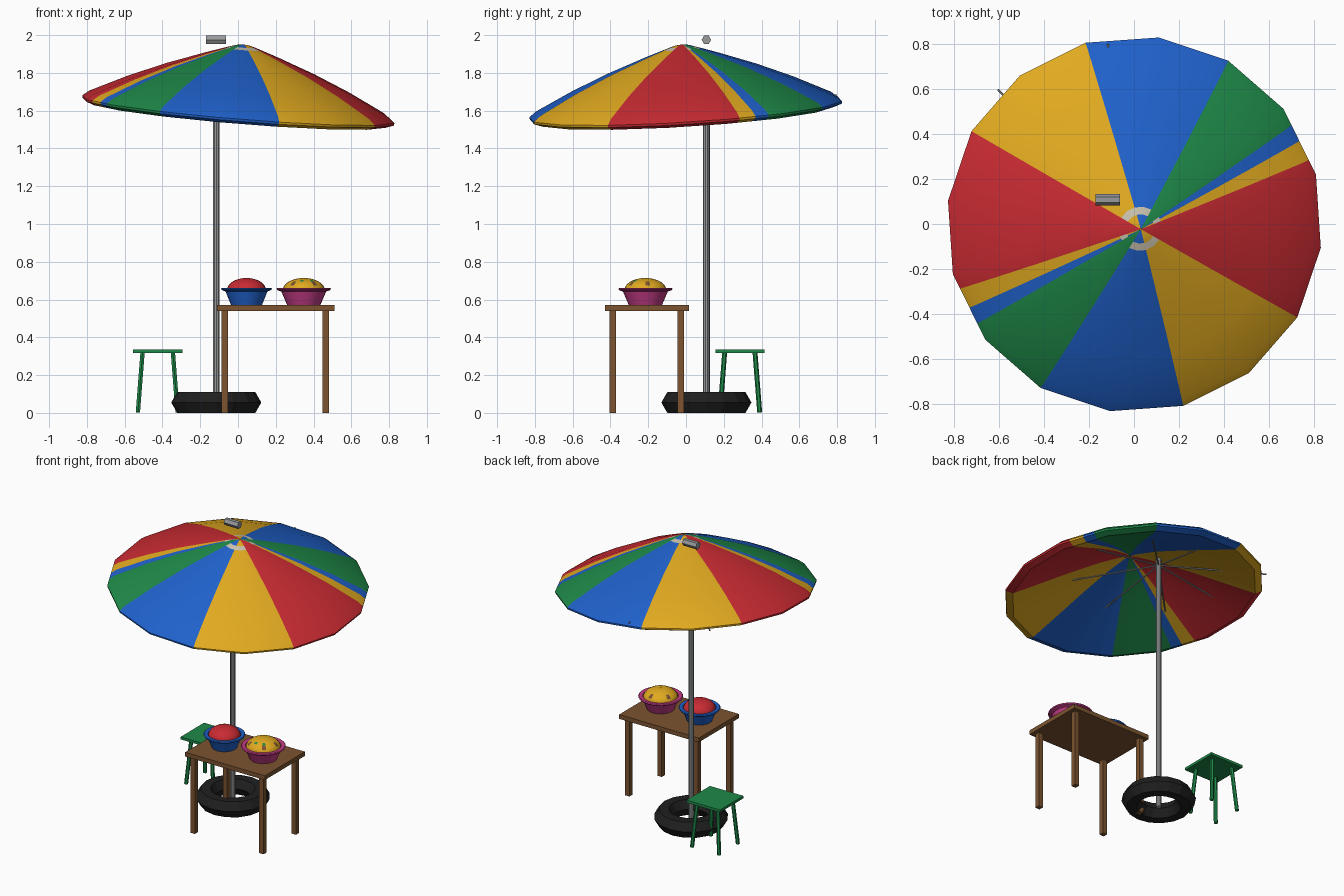
import bpy, bmesh, math
from mathutils import Vector, Matrix

if "Cube" in bpy.data.objects:
    bpy.data.objects.remove(bpy.data.objects["Cube"])

COLORS = {
    "red": (0.58, 0.024, 0.032), "yellow": (0.75, 0.40, 0.014),
    "blue": (0.014, 0.12, 0.60), "green": (0.013, 0.25, 0.065),
    "brown": (0.20, 0.088, 0.03), "black": (0.014, 0.014, 0.015),
    "magenta": (0.56, 0.045, 0.24), "grey": (0.31, 0.32, 0.33),
    "beige": (0.60, 0.54, 0.42),
}
MATS = {}
for name, c in COLORS.items():
    MATS[name] = bpy.data.materials.new(name)
    MATS[name].diffuse_color = (*c, 1)


def finish(name, bm, *mats, smooth=False):
    bmesh.ops.recalc_face_normals(bm, faces=bm.faces)
    for e in bm.edges:
        e.smooth = e.calc_face_angle(0) < math.radians(35)
    for f in bm.faces:
        f.smooth = smooth
    me = bpy.data.meshes.new(name)
    bm.to_mesh(me)
    bm.free()
    for m in mats:
        me.materials.append(MATS[m])
    ob = bpy.data.objects.new(name, me)
    bpy.context.collection.objects.link(ob)
    return ob


def box(name, mat, lo, hi):
    bm = bmesh.new()
    bmesh.ops.create_cube(bm, size=1)
    lo, hi = Vector(lo), Vector(hi)
    for v in bm.verts:
        v.co = (lo + hi) / 2 + v.co * (hi - lo)
    return finish(name, bm, mat)


def rod(name, mat, a, b, r, sides=8):
    a, b = Vector(a), Vector(b)
    bm = bmesh.new()
    bmesh.ops.create_cone(bm, cap_ends=True, segments=sides, radius1=r, radius2=r, depth=(b - a).length)
    rot = Vector((0, 0, 1)).rotation_difference(b - a).to_matrix().to_4x4()
    bm.transform(Matrix.Translation((a + b) / 2) @ rot)
    return finish(name, bm, mat)


def lathe(bm, profile, directions, closed=False):
    """Sweep (r, z) points round the directions; returns rows of faces per direction."""
    cols = [[bm.verts.new((d.x * r, d.y * r, z)) for r, z in profile] for d in directions]
    n = len(profile)
    out = []
    for i, col in enumerate(cols):
        nxt = cols[(i + 1) % len(cols)]
        out.append([bm.faces.new((col[j], nxt[j], nxt[(j + 1) % n], col[(j + 1) % n]))
                    for j in range(n if closed else n - 1)])
    return out


def circle(n, start=0.0):
    return [Vector((math.cos(start + math.tau * i / n), math.sin(start + math.tau * i / n))) for i in range(n)]


# Canopy: 16 gores, tilted, with narrow stripes inside two opposite gores
corners = circle(16, math.radians(15.2))
gore_colors = ["", "green", "blue", "blue", "yellow", "yellow", "red", "red"]
dirs, strip_colors = [], []
for k in range(16):
    a, b = corners[k], corners[(k + 1) % 16]
    if k % 8 == 0:
        cuts = [(0, "red"), (0.22, "yellow"), (0.51, "blue"), (0.75, "green")]
    else:
        cuts = [(0, gore_colors[k % 8])]
    for f, c in cuts:
        dirs.append(a.lerp(b, f))
        strip_colors.append(c)
outer = [(0.004, 0.367), (0.035, 0.363), (0.065, 0.354), (0.098, 0.343), (0.2, 0.308), (0.4, 0.234),
         (0.6, 0.149), (0.8, 0.051), (0.836, 0.022), (0.834, 0.010), (0.79, -0.006)]
# the underside hangs well below the top skin
inner = [(0.6, 0.068), (0.4, 0.147), (0.2, 0.220), (0.05, 0.262), (0.004, 0.268)]
bm = bmesh.new()
canopy_mats = ["red", "yellow", "blue", "green", "beige"]
for faces, c in zip(lathe(bm, outer + inner, dirs), strip_colors):
    for j, f in enumerate(faces):
        ring = j == 2 and c in ("blue", "yellow")
        f.material_index = canopy_mats.index("beige" if ring else c)
tilt = Vector((0, 0, 1)).rotation_difference(Vector((0.082, -0.062, 1))).to_matrix().to_4x4()
bm.transform(Matrix.Translation((0, 0, 1.585)) @ tilt)
finish("canopy", bm, *canopy_mats, smooth=True)

# Pole, ribs and finial
PX, PY = -0.115, 0.108
rod("pole", "grey", (PX, PY, 0), (PX, PY, 1.88), 0.018, 10)
for i in range(8):
    ang = i * math.pi / 4
    rod(f"rib_{i + 1}", "grey", (PX, PY, 1.78),
        (PX + 0.69 * math.cos(ang), PY + 0.69 * math.sin(ang), 1.68), 0.005, 6)
rod("finial", "grey", (-0.17, 0.108, 1.975), (-0.063, 0.108, 1.975), 0.025, 6)

# Tyre base
bm = bmesh.new()
section = [(0.175 + 0.0635 * d.x, 0.055 + 0.0635 * d.y) for d in circle(6)]
lathe(bm, section, circle(16), closed=True)
bm.transform(Matrix.Translation((PX, PY, 0)))
finish("tyre_base", bm, "black")

# Table
box("table_top", "brown", (-0.11, -0.43, 0.54), (0.51, 0.015, 0.57))
for nx, x in (("left", -0.07), ("right", 0.465)):
    for ny, y in (("front", -0.387), ("back", -0.027)):
        box(f"table_leg_{ny}_{nx}", "brown", (x - 0.017, y - 0.017, 0), (x + 0.017, y + 0.017, 0.545))

# Stool with splayed legs
SX, SY = -0.425, 0.285
box("stool_seat", "green", (SX - 0.13, SY - 0.13, 0.318), (SX + 0.13, SY + 0.13, 0.336))
for nx, sx in (("left", -1), ("right", 1)):
    for ny, sy in (("front", -1), ("back", 1)):
        rod(f"stool_leg_{ny}_{nx}", "green", (SX + sx * 0.105, SY + sy * 0.105, 0.003),
            (SX + sx * 0.08, SY + sy * 0.08, 0.325), 0.013, 6)

# Bowls with heaped food
bowl_profile = [(0.002, 0.0), (0.086, 0.0), (0.116, 0.072), (0.137, 0.08), (0.141, 0.087), (0.136, 0.092),
                (0.112, 0.09), (0.09, 0.04), (0.002, 0.04)]
dome_profile = [(0.108 * math.cos(t * math.pi / 16) + 0.001, 0.08 + 0.064 * math.sin(t * math.pi / 16))
                for t in range(9)]
for label, x, scale, bowl_mat, food_mat in (("left", 0.045, 0.95, "blue", "red"),
                                            ("right", 0.348, 1.02, "magenta", "yellow")):
    place = Matrix.Translation((x, -0.215, 0.57)) @ Matrix.Diagonal((scale, scale, 1, 1))
    bm = bmesh.new()
    lathe(bm, bowl_profile, circle(24))
    bm.transform(place)
    finish(f"bowl_{label}", bm, bowl_mat, smooth=True)
    bm = bmesh.new()
    for i, faces in enumerate(lathe(bm, dome_profile, circle(24))):
        for j, f in enumerate(faces):
            # garnish on the yellow heap: a broken brown ring and a few green bits
            if food_mat == "yellow" and j in (2, 3) and i % 5 == 0:
                f.material_index = 1
            elif food_mat == "yellow" and j == 4 and i in (17, 20):
                f.material_index = 2
    bm.transform(place)
    finish(f"food_{label}", bm, food_mat, "brown", "green", smooth=True)

for m in bpy.data.materials:
    if m.users and not m.is_grease_pencil:
        m.use_nodes = True
        m.node_tree.nodes["Principled BSDF"].inputs["Base Color"].default_value = m.diffuse_color
